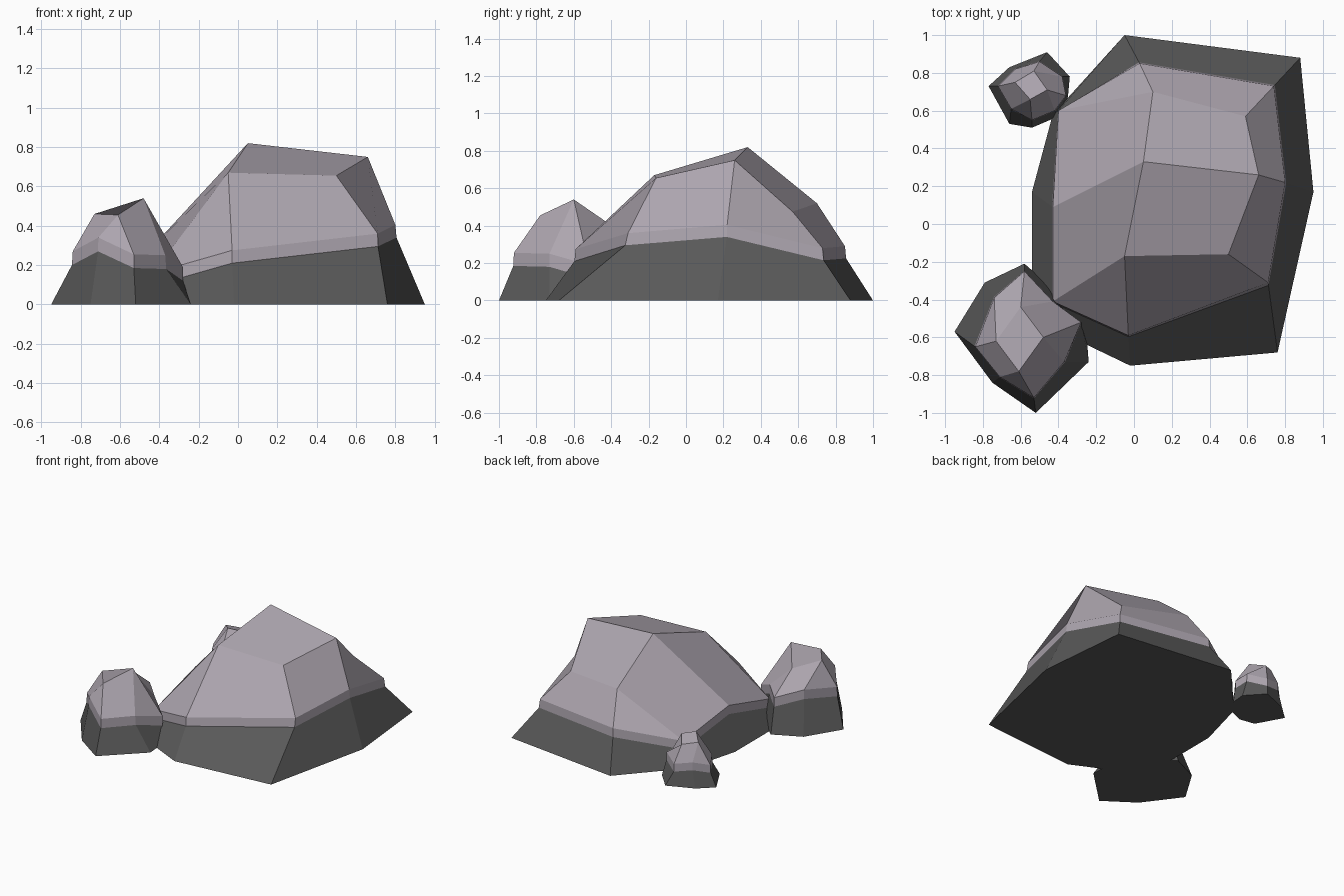
import bpy, bmesh


def material(name, rgb):
    m = bpy.data.materials.new(name)
    m.diffuse_color = (*rgb, 1)
    return m


STONE = material("pale_stone", (0.42, 0.38, 0.43))
DARK = material("dark_stone", (0.10, 0.10, 0.10))


def rock(name, rows, band, tops, attach, caps):
    """rows: counter-clockwise (base x, base y, shoulder x, y, z);
    attach: which top corner each shoulder point rises to."""
    bm = bmesh.new()
    base = [bm.verts.new((r[0], r[1], 0)) for r in rows]
    # chipped band: lower edge flares out very slightly from the shoulder
    low = [bm.verts.new((r[2] + 0.04 * (r[0] - r[2]), r[3] + 0.04 * (r[1] - r[3]), r[4] - band))
           for r in rows]
    high = [bm.verts.new(r[2:]) for r in rows]
    top = [bm.verts.new(t) for t in tops]
    crown = [top[a] for a in attach]
    n = len(rows)
    bm.faces.new(base[::-1]).material_index = 1
    for k, (a, b) in enumerate(((base, low), (low, high), (high, crown))):
        for i in range(n):
            j = (i + 1) % n
            ring = list(dict.fromkeys((a[i], a[j], b[j], b[i])))
            bm.faces.new(ring).material_index = 1 if k == 0 else 0
    for c in caps:
        bm.faces.new([top[i] for i in c])
    bmesh.ops.recalc_face_normals(bm, faces=bm.faces)
    me = bpy.data.meshes.new(name)
    bm.to_mesh(me)
    bm.free()
    me.materials.append(STONE)
    me.materials.append(DARK)
    bpy.context.collection.objects.link(bpy.data.objects.new(name, me))


# Large boulder
rock("large_boulder", [
    (-0.02, -0.75, -0.03, -0.59, 0.275),
    (0.76, -0.68, 0.71, -0.31, 0.36),
    (0.95, 0.17, 0.80, 0.22, 0.405),
    (0.88, 0.88, 0.74, 0.73, 0.28),
    (-0.05, 1.00, 0.03, 0.85, 0.29),
    (-0.43, 0.58, -0.40, 0.60, 0.21),
    (-0.54, 0.17, -0.43, 0.09, 0.30),
    (-0.54, -0.50, -0.43, -0.41, 0.16)], 0.065,
    [(-0.05, -0.17, 0.67), (0.50, -0.16, 0.655), (0.66, 0.26, 0.75),
     (0.59, 0.57, 0.475), (0.10, 0.70, 0.52), (0.05, 0.33, 0.82)],
    [0, 1, 2, 3, 4, 4, 5, 0], [(0, 1, 2, 5), (5, 2, 3, 4)])

# Front left stone
rock("front_stone", [
    (-0.79, -0.31, -0.74, -0.39, 0.32),
    (-0.95, -0.57, -0.84, -0.65, 0.27),
    (-0.75, -0.84, -0.71, -0.81, 0.34),
    (-0.52, -1.00, -0.53, -0.92, 0.255),
    (-0.24, -0.73, -0.37, -0.73, 0.25),
    (-0.25, -0.60, -0.28, -0.52, 0.19),
    (-0.41, -0.36, -0.43, -0.41, 0.27),
    (-0.58, -0.21, -0.58, -0.25, 0.27)], 0.07,
    [(-0.73, -0.62, 0.46), (-0.61, -0.78, 0.455),
     (-0.48, -0.60, 0.54), (-0.60, -0.44, 0.43)],
    [0, 0, 1, 1, 2, 2, 3, 3], [(0, 1, 2, 3)])

# Small back left stone
rock("back_stone", [
    (-0.66, 0.83, -0.63, 0.82, 0.19),
    (-0.77, 0.73, -0.72, 0.73, 0.16),
    (-0.66, 0.53, -0.65, 0.61, 0.18),
    (-0.54, 0.51, -0.54, 0.55, 0.17),
    (-0.40, 0.57, -0.42, 0.60, 0.18),
    (-0.35, 0.67, -0.36, 0.68, 0.17),
    (-0.34, 0.78, -0.38, 0.78, 0.19),
    (-0.46, 0.91, -0.50, 0.86, 0.16)], 0.06,
    [(-0.63, 0.75, 0.32), (-0.55, 0.66, 0.35),
     (-0.46, 0.71, 0.33), (-0.53, 0.81, 0.30)],
    [0, 0, 1, 1, 2, 2, 3, 3], [(0, 1, 2, 3)])
